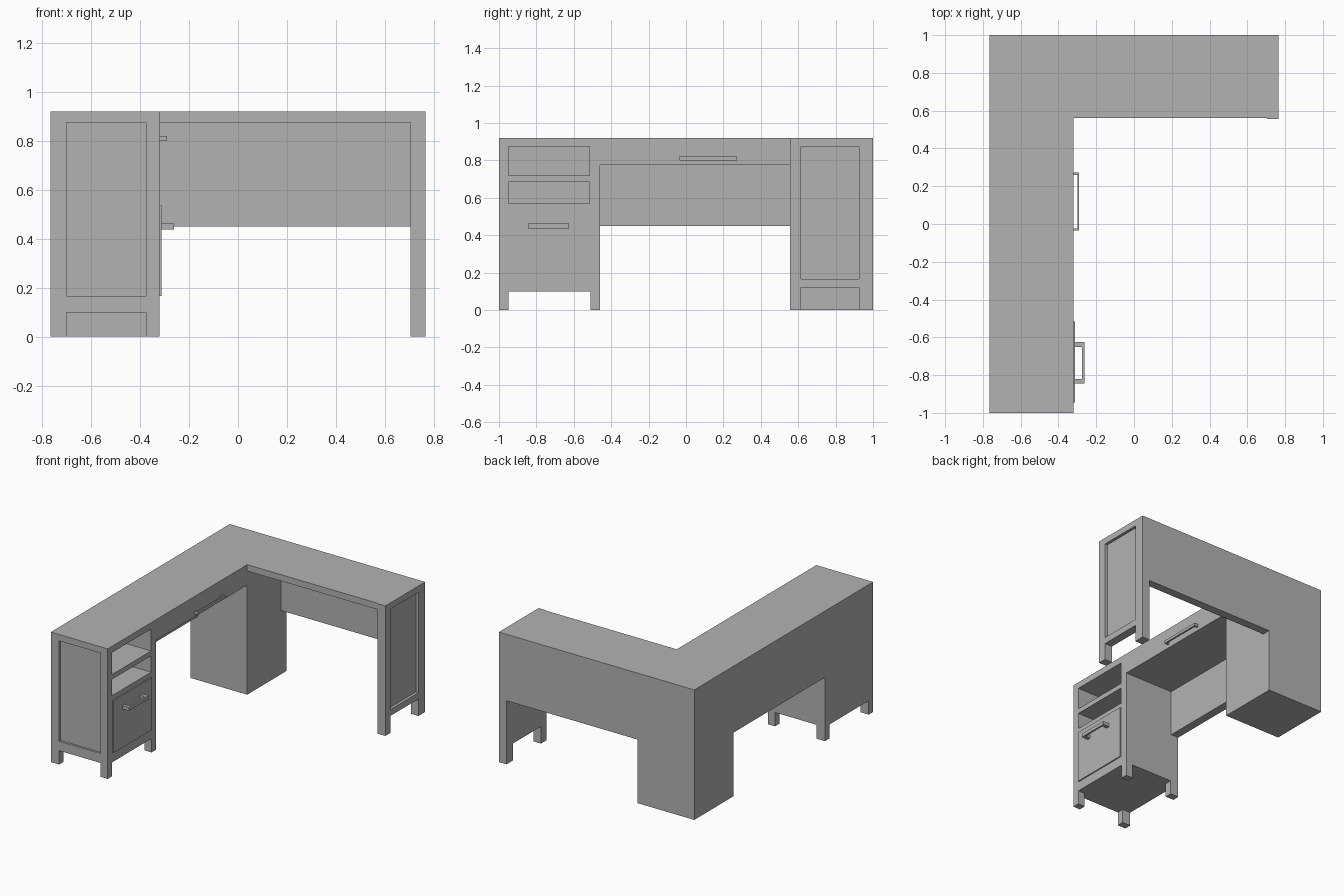
import bpy
import bmesh

old = bpy.data.objects.get("Cube")
if old:
    bpy.data.objects.remove(old, do_unlink=True)

# Single painted finish
paint = bpy.data.materials.new("grey_paint")
paint.use_nodes = True
GREY = (0.45, 0.45, 0.45, 1)
paint.diffuse_color = GREY
paint.node_tree.nodes["Principled BSDF"].inputs["Base Color"].default_value = GREY

# Shared dimensions
LEFT, RIGHT = -0.765, 0.765
FRONT, BACK = -1.0, 1.0
INNER_X, INNER_Y = -0.32, 0.56      # inside corner of the L
PED_Y = -0.46                       # rear of the drawer pedestal
TOP, UNDER = 0.92, 0.875            # worktop faces
BOARD = 0.06


def prism(name, outline, z0, z1):
    """Extrude a plan outline between two heights."""
    bm = bmesh.new()
    base = bm.faces.new([bm.verts.new((x, y, z0)) for x, y in outline])
    up = bmesh.ops.extrude_face_region(bm, geom=[base])["geom"]
    bmesh.ops.translate(bm, vec=(0, 0, z1 - z0),
                        verts=[v for v in up if isinstance(v, bmesh.types.BMVert)])
    bmesh.ops.recalc_face_normals(bm, faces=bm.faces)
    mesh = bpy.data.meshes.new(name)
    bm.to_mesh(mesh)
    bm.free()
    mesh.materials.append(paint)
    ob = bpy.data.objects.new(name, mesh)
    bpy.context.collection.objects.link(ob)
    return ob


def box(name, x, y, z):
    return prism(name, [(x[0], y[0]), (x[1], y[0]), (x[1], y[1]), (x[0], y[1])], *z)


def cut(ob, *spans):
    """Carve box-shaped recesses out of a part."""
    for x, y, z in spans:
        tool = box("cutter", x, y, z)
        tool.hide_render = True
        mod = ob.modifiers.new("cut", 'BOOLEAN')
        mod.operation = 'DIFFERENCE'
        mod.solver = 'EXACT'
        mod.object = tool
        bpy.context.view_layer.objects.active = ob
        bpy.ops.object.modifier_apply(modifier=mod.name)
        bpy.data.objects.remove(tool, do_unlink=True)


def handle(name, x, y, z, post, bar):
    """U-shaped pull: two posts and a bar, drawn in plan."""
    (x0, x1), (y0, y1) = x, y
    prism(name, [(x0, y0), (x1, y0), (x1, y1), (x0, y1), (x0, y1 - post),
                 (x1 - bar, y1 - post), (x1 - bar, y0 + post), (x0, y0 + post)], *z)


# L-shaped worktop
prism("worktop", [(LEFT, FRONT), (INNER_X, FRONT), (INNER_X, INNER_Y),
                  (RIGHT - BOARD, INNER_Y), (RIGHT - BOARD, BACK), (LEFT, BACK)], UNDER, TOP)

# Corner cabinet
box("corner_cabinet", (LEFT, INNER_X), (INNER_Y, BACK), (0, UNDER))

# Drawer pedestal with two open shelves and a recessed front panel
shelf_x, shelf_y = (-0.70, -0.2), (-0.95, -0.515)
pedestal = box("pedestal", (LEFT, INNER_X), (FRONT, PED_Y), (0.098, UNDER))
cut(pedestal,
    (shelf_x, shelf_y, (0.72, 0.95)),
    (shelf_x, shelf_y, (0.57, 0.685)),
    ((-0.70, -0.375), (-1.1, -0.985), (0.165, 0.95)))

# Pedestal feet
for side, xs in (("left", (LEFT, -0.70)), ("right", (-0.375, INNER_X))):
    for end, ys in (("front", (FRONT, -0.95)), ("rear", (-0.51, PED_Y))):
        box(f"foot_{end}_{side}", xs, ys, (0, 0.098))

# File drawer and its pull
box("file_drawer", (INNER_X, -0.312), (-0.945, -0.515), (0.165, 0.535))
handle("file_drawer_handle", (-0.312, -0.262), (-0.845, -0.625), (0.437, 0.462), 0.025, 0.012)

# Wide drawer over the knee space and its pull
box("wide_drawer", (LEFT, INNER_X), (PED_Y, INNER_Y), (0.775, UNDER))
handle("wide_drawer_handle", (INNER_X, -0.29), (-0.035, 0.272), (0.80, 0.82), 0.012, 0.01)

# Modesty panels
box("side_modesty_panel", (LEFT, LEFT + BOARD), (PED_Y, INNER_Y), (0.45, 0.775))
box("back_modesty_panel", (INNER_X, RIGHT - BOARD), (BACK - BOARD, BACK), (0.45, UNDER))

# End support: notched between the feet, with a recessed outer panel
end = box("end_support", (RIGHT - BOARD, RIGHT), (INNER_Y - 0.005, BACK), (0, TOP))
cut(end,
    ((0.6, 0.9), (0.615, 0.925), (-0.1, 0.12)),
    ((RIGHT - 0.02, 0.9), (0.615, 0.925), (0.165, UNDER)))
